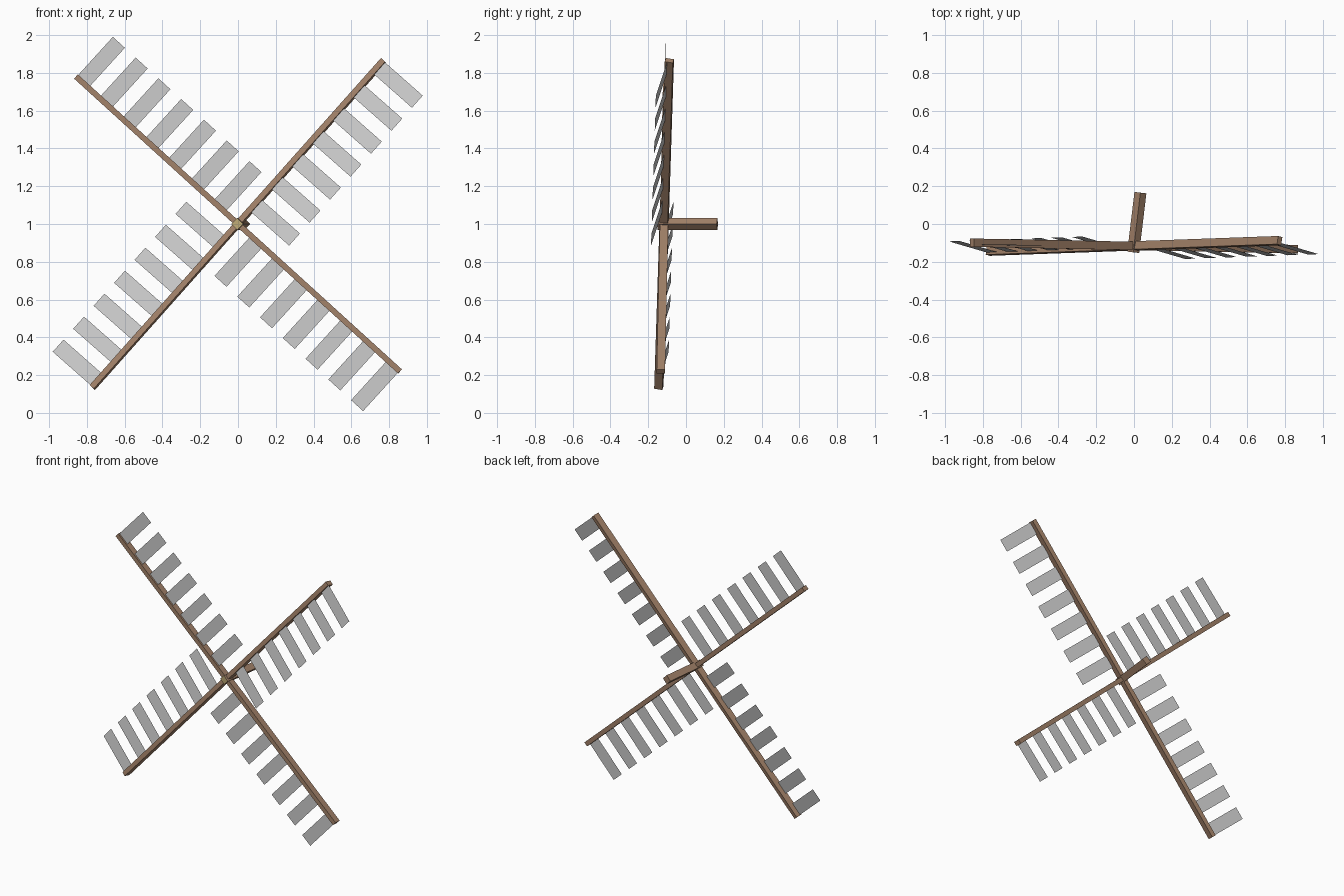
import bpy, bmesh, math
from mathutils import Vector, Matrix

if "Cube" in bpy.data.objects:
    bpy.data.objects.remove(bpy.data.objects["Cube"])

HUB = Vector((0, -0.116, 1.0))
ARM_HALF, SLAT_LEN, SLAT_W, STEP = 1.16, 0.287, 0.086, 0.163


def material(name, rgb):
    m = bpy.data.materials.new(name)
    m.diffuse_color = (*rgb, 1)
    m.use_nodes = True
    m.node_tree.nodes["Principled BSDF"].inputs["Base Color"].default_value = m.diffuse_color
    return m


wood = material("brown_wood", (0.36, 0.22, 0.14))
end_wood = material("pale_end", (0.52, 0.40, 0.18))


def add_object(name, bm, mats=()):
    me = bpy.data.meshes.new(name)
    bm.to_mesh(me)
    bm.free()
    for m in mats:
        me.materials.append(m)
    ob = bpy.data.objects.new(name, me)
    bpy.context.collection.objects.link(ob)
    return ob


def frame(origin, u, s):
    """Matrix whose x runs along u, y roughly along s."""
    u = u.normalized()
    k = u.cross(s).normalized()
    s = k.cross(u)
    m = Matrix((u, s, k)).transposed().to_4x4()
    m.translation = origin
    return m


def beam(name, mat, length, width, depth, mats):
    bm = bmesh.new()
    bmesh.ops.create_cube(bm, size=1)
    bmesh.ops.scale(bm, vec=(length, width, depth), verts=bm.verts)
    ob = add_object(name, bm, mats)
    ob.matrix_world = mat
    return ob


def sail(name, angle, rise, pitch):
    """One full beam with seven flat slats on opposite sides of each half."""
    a = math.radians(angle)
    u = Vector((math.cos(a), rise, math.sin(a)))
    s = Vector((math.sin(a), pitch, -math.cos(a)))
    mat = frame(HUB, u, s)
    beam(name + "_beam", mat, 2 * ARM_HALF, 0.03, 0.044, [wood])
    # slats, repeated by a half turn on the other half of the beam
    bm = bmesh.new()
    off = 0.01 if mat.col[2].y < 0 else -0.01
    for sign in (1, -1):
        for i in range(7):
            x1 = ARM_HALF - 0.003 - i * STEP
            x0 = x1 - SLAT_W
            pts = [(x0, 0), (x1, 0), (x1, SLAT_LEN), (x0, SLAT_LEN)]
            bm.faces.new([bm.verts.new((sign * x, sign * y, off)) for x, y in pts])
    if off < 0:
        bmesh.ops.reverse_faces(bm, faces=bm.faces)
    add_object(name + "_slats", bm).matrix_world = mat


# two crossed sails, the first one pitched about its own beam
sail("pitched_sail", 48.3, 0.024, -0.22)
sail("flat_sail", 137.7, 0.0146, 0.0)

# square shaft set on edge, running back from the hub, with a pale front end
front, back = Vector((-0.004, -0.15, 1)), Vector((0.034, 0.166, 1))
d = back - front
shaft = beam("shaft", frame((front + back) / 2, d, Vector((0.0, 0.0, 1)) + Vector((1, 0, 0))),
             d.length, 0.045, 0.045, [wood, end_wood])
for p in shaft.data.polygons:
    if p.normal.x < -0.9:
        p.material_index = 1
